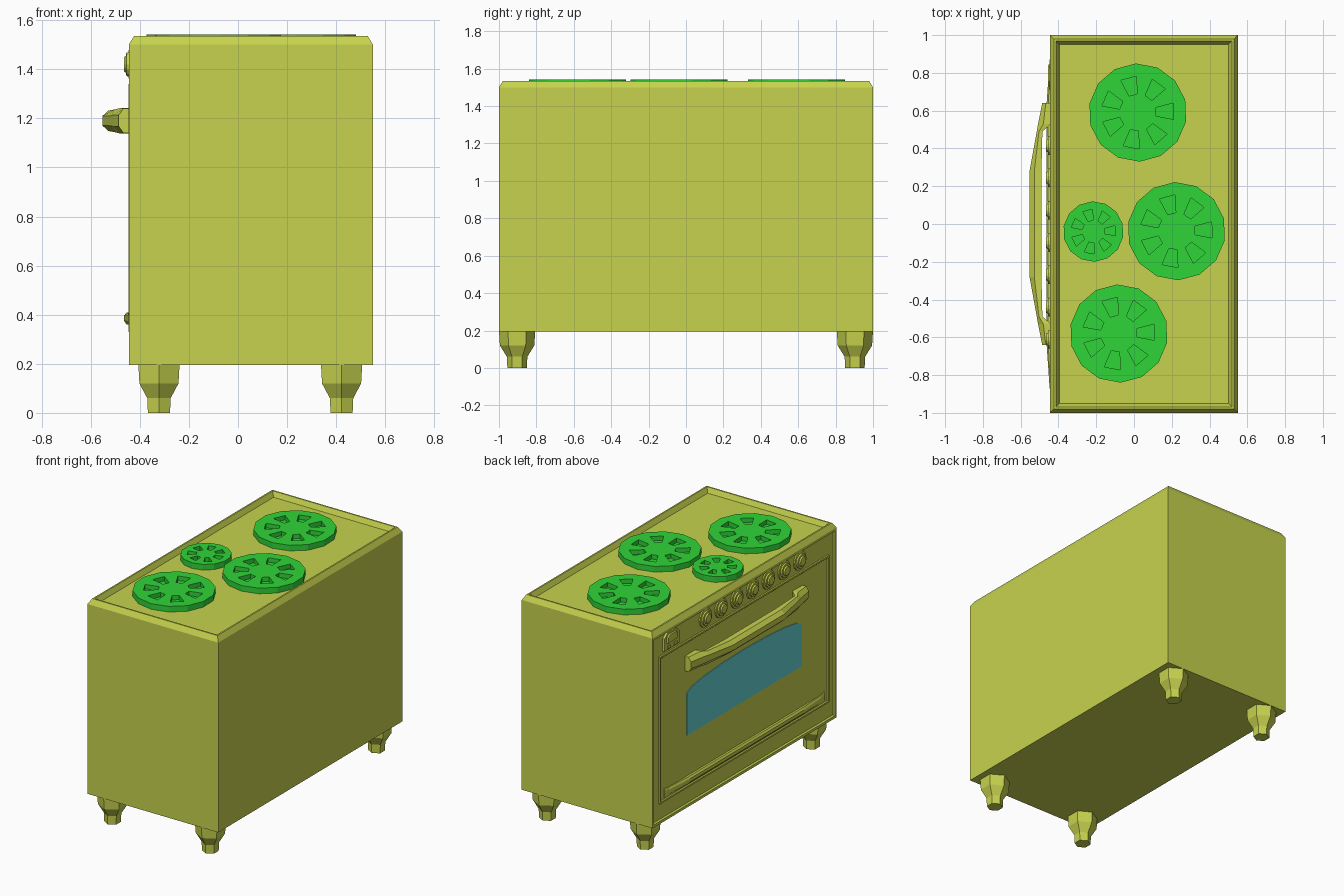
import bpy, bmesh
from math import cos, sin, pi, radians
from mathutils import Matrix, Vector

if "Cube" in bpy.data.objects:
    bpy.data.objects.remove(bpy.data.objects["Cube"])


def material(name, rgb):
    m = bpy.data.materials.new(name)
    m.use_nodes = True
    m.diffuse_color = (*rgb, 1)
    m.node_tree.nodes["Principled BSDF"].inputs["Base Color"].default_value = (*rgb, 1)
    return m


OLIVE = material("olive_enamel", (0.57, 0.65, 0.075))
GREEN = material("green_burner", (0.03, 0.66, 0.04))
TEAL = material("teal_glass", (0.13, 0.66, 0.66))

FRONT = -0.445   # plane of the door side
PANEL = -0.435   # recessed panel inside the frame


def finish(name, bm, mat):
    bmesh.ops.recalc_face_normals(bm, faces=bm.faces)
    me = bpy.data.meshes.new(name)
    bm.to_mesh(me)
    bm.free()
    me.materials.append(mat)
    ob = bpy.data.objects.new(name, me)
    bpy.context.collection.objects.link(ob)
    return ob


def loft(name, rings, mat):
    """Join equal-length rings of points and cap both ends."""
    bm = bmesh.new()
    vs = [[bm.verts.new(p) for p in ring] for ring in rings]
    n = len(vs[0])
    for a, b in zip(vs, vs[1:]):
        for i in range(n):
            j = (i + 1) % n
            bm.faces.new((a[i], a[j], b[j], b[i]))
    bm.faces.new(vs[0])
    bm.faces.new(vs[-1])
    return finish(name, bm, mat)


def box_mesh(lo, hi):
    bm = bmesh.new()
    lo, hi = Vector(lo), Vector(hi)
    size = hi - lo
    bmesh.ops.create_cube(bm, size=1, matrix=Matrix.Translation((lo + hi) / 2)
                          @ Matrix.Diagonal((*size, 1)))
    bm.normal_update()
    return bm


def face_towards(bm, direction):
    return max(bm.faces, key=lambda f: f.normal.dot(Vector(direction)))


def inset(bm, face, width, depth):
    bmesh.ops.inset_individual(bm, faces=[face], thickness=width, depth=depth)
    bm.normal_update()


# Cabinet with bevelled rim, sunken hob and recessed front panel
bm = box_mesh((FRONT, -1, 0.195), (0.55, 1, 1.5))
top = face_towards(bm, (0, 0, 1))
front = face_towards(bm, (-1, 0, 0))
inset(bm, top, 0.03, 0.035)
inset(bm, top, 0.015, 0)
inset(bm, top, 0.025, -0.033)
inset(bm, front, 0.025, 0)
inset(bm, front, 0.01, PANEL - FRONT < 0 and 0.01 or -0.01)
finish("cabinet", bm, OLIVE)

# Oven door with a raised border
bm = box_mesh((-0.446, -0.92, 0.33), (PANEL + 0.002, 0.92, 1.34))
front = face_towards(bm, (-1, 0, 0))
inset(bm, front, 0.015, 0)
inset(bm, front, 0.008, -0.006)
finish("oven_door", bm, OLIVE)

# Arched window
arch = [(0.625 * cos(pi * i / 8), 0.98 + 0.065 * sin(pi * i / 8)) for i in range(9)]
outline = [(-0.625, 0.69), (0.625, 0.69)] + arch
loft("door_window", [[(x, y, z) for y, z in outline] for x in (-0.437, -0.4445)], TEAL)


# Bars along the door: stations of (y, inner x, outer x, half height)
def bar(name, stations, zc):
    full = [(-y, a, b, h) for y, a, b, h in stations]
    full += [(y, a, b, h) for y, a, b, h in reversed(stations)]
    rings = []
    for y, a, b, h in full:
        m = a + (b - a) * 0.6
        rings.append([(a, y, zc + h), (m, y, zc + h), (b, y, zc + h * 0.45),
                      (b, y, zc - h * 0.45), (m, y, zc - h), (a, y, zc - h)])
    loft(name, rings, OLIVE)


bar("door_handle", [(0.64, -0.438, -0.486, 0.05), (0.53, -0.438, -0.508, 0.052),
                    (0.49, -0.485, -0.515, 0.046), (0.28, -0.49, -0.553, 0.042)], 1.19)
bar("lower_rail", [(0.87, -0.437, -0.447, 0.035), (0.82, -0.437, -0.45, 0.025),
                   (0.62, -0.44, -0.464, 0.024)], 0.385)


def ring_x(x, y, z, r, n=14):
    return [(x, y + r * cos(2 * pi * i / n), z + r * sin(2 * pi * i / n)) for i in range(n)]


# Seven control knobs
for k in range(7):
    y = 0.415 - 0.171 * k
    steps = [(PANEL + 0.002, 0.066), (-0.443, 0.064), (-0.445, 0.05), (-0.455, 0.048),
             (-0.456, 0.035), (-0.465, 0.03)]
    loft(f"knob_{k + 1}", [ring_x(x, y, 1.42, r) for x, r in steps], OLIVE)

# Timer: arched plate with a raised dial and two buttons
plate = [(-0.085, -0.06), (0.085, -0.06), (0.085, 0.03), (0.05, 0.06), (-0.05, 0.06), (-0.085, 0.03)]
loft("timer_plate", [[(x, 0.79 + y * s, 1.42 + z * s) for y, z in plate]
                     for x, s in ((PANEL + 0.002, 1), (-0.447, 0.95))], OLIVE)
loft("timer_dial", [[(x, 0.79 + y * s, 1.435 + z * s * 0.7) for y, z in plate]
                    for x, s in ((-0.446, 0.7), (-0.455, 0.6))], OLIVE)
for side in (-1, 1):
    y = 0.79 + 0.035 * side
    finish("timer_button", box_mesh((-0.453, y - 0.015, 1.37), (-0.444, y + 0.015, 1.39)), OLIVE)

# Burners: polar grid whose alternate middle cells are sunk
def burner(name, cx, cy, r):
    bm = bmesh.new()
    n, top, base = 14, 1.541, 1.5
    start = radians(105) - pi / n

    def ring(rad, z):
        return [bm.verts.new((cx + rad * cos(start + 2 * pi * i / n),
                              cy + rad * sin(start + 2 * pi * i / n), z)) for i in range(n)]

    rings = [ring(r * 0.38, top), ring(r * 0.74, top), ring(r, top), ring(r, base)]
    bm.faces.new(rings[0])
    bm.faces.new(rings[-1])
    slots = []
    for level, (a, b) in enumerate(zip(rings, rings[1:])):
        for i in range(n):
            j = (i + 1) % n
            f = bm.faces.new((a[i], b[i], b[j], a[j]))
            if level == 1 - 1 and i % 2 == 0:
                slots.append(f)
    out = bmesh.ops.extrude_discrete_faces(bm, faces=slots)["faces"]
    # rebuild the slot walls between the rim and the lowered floor
    for f in out:
        low = list(f.verts)
        for v in low:
            v.co.z -= 0.03
    finish(name, bm, GREEN)


burner("rear_burner", 0.02, 0.59, 0.26)
burner("middle_burner", 0.225, -0.038, 0.26)
burner("end_burner", -0.08, -0.58, 0.26)
burner("small_burner", -0.215, -0.04, 0.16)

# Six-sided tapered feet
for x in (-0.322, 0.422):
    for y in (-0.903, 0.903):
        levels = [(0, 0.052), (0.06, 0.055), (0.12, 0.092), (0.2, 0.097)]
        loft("foot", [[(x + r * sin(i * pi / 3), y + r * cos(i * pi / 3), z) for i in range(6)]
                      for z, r in levels], OLIVE)
